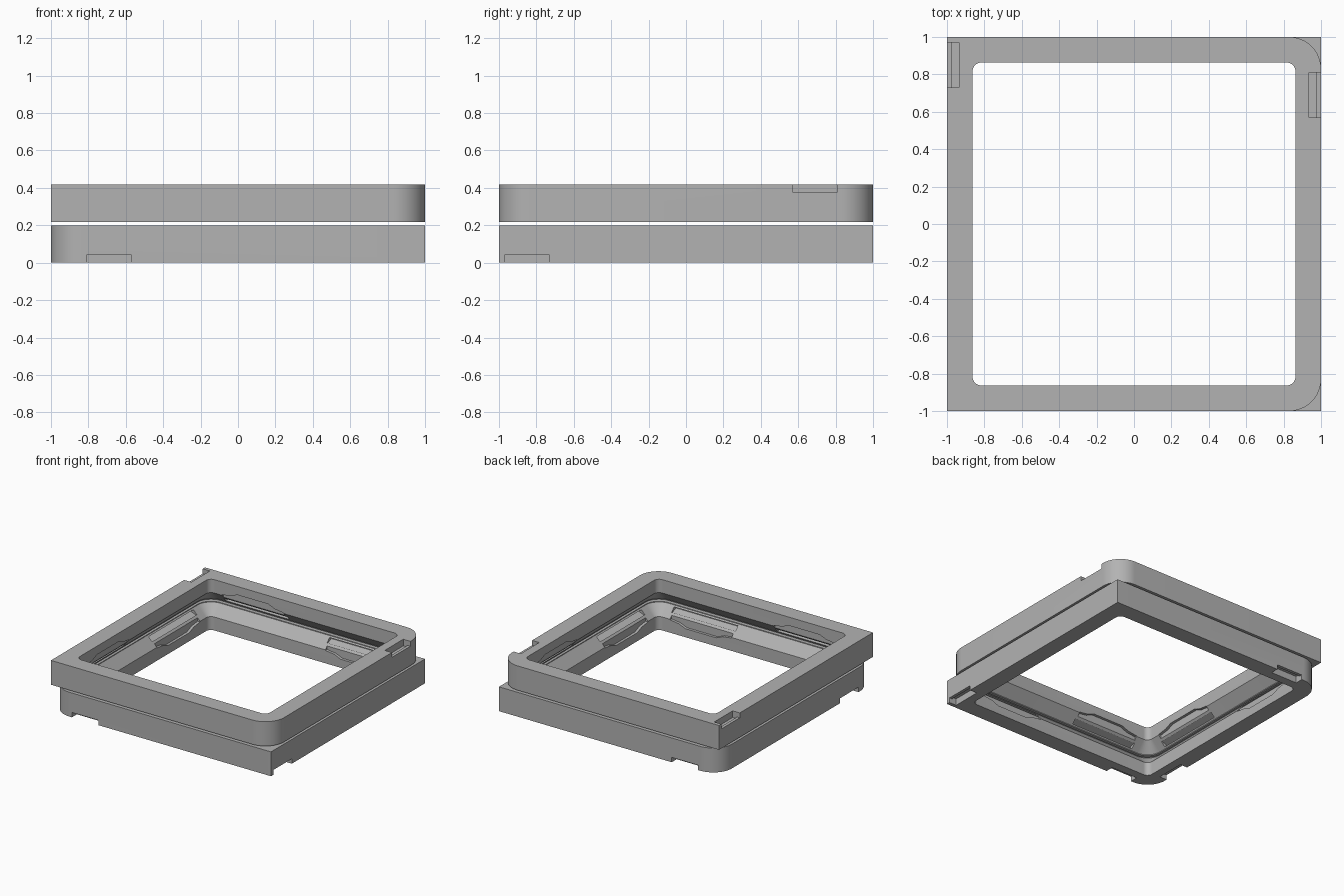
import bpy, bmesh, math
from mathutils import Matrix, Vector

if "Cube" in bpy.data.objects:
    bpy.data.objects.remove(bpy.data.objects["Cube"])

TOTAL = 0.417      # overall height of the stacked pair
H = 0.2            # height of one frame

grey = bpy.data.materials.new("plain grey")
grey.diffuse_color = (0.45, 0.45, 0.45, 1)
grey.use_nodes = True
grey.node_tree.nodes["Principled BSDF"].inputs["Base Color"].default_value = grey.diffuse_color


def rounded_square(half, radii, seg=10):
    """Outline points, counter-clockwise from the +x +y corner; radius 0 is a sharp corner."""
    pts = []
    for k, r in enumerate(radii):
        sx, sy = [(1, 1), (-1, 1), (-1, -1), (1, -1)][k]
        if r == 0:
            pts.append((sx * half, sy * half))
            continue
        for i in range(seg + 1):
            a = math.pi / 2 * (k + i / seg)
            pts.append((sx * (half - r) + r * math.cos(a), sy * (half - r) + r * math.sin(a)))
    return pts


def loft(name, rings):
    """Closed solid through a stack of equal-count rings."""
    bm = bmesh.new()
    loops = [[bm.verts.new(p) for p in ring] for ring in rings]
    n = len(loops[0])
    for a, b in zip(loops, loops[1:]):
        for i in range(n):
            bm.faces.new((a[i], a[(i + 1) % n], b[(i + 1) % n], b[i]))
    bm.faces.new(loops[0][::-1])
    bm.faces.new(loops[-1])
    bmesh.ops.recalc_face_normals(bm, faces=bm.faces)
    me = bpy.data.meshes.new(name)
    bm.to_mesh(me)
    bm.free()
    ob = bpy.data.objects.new(name, me)
    bpy.context.collection.objects.link(ob)
    return ob


def side_prism(angle, profile, along0, along1):
    """Prism on one side of the frame: profile is (outward, z), extruded along the side."""
    rot = Matrix.Rotation(angle, 4, 'Z')
    return loft("cutter", [[rot @ Vector((r, t, z)) for r, z in profile] for t in (along0, along1)])


def scoop(angle, centre):
    """Wavy dip at the foot of the sloped inner wall."""
    outline = [(-.28, .3), (-.28, .105), (-.2, .095), (-.14, .07), (.14, .07), (.2, .095), (.28, .105), (.28, .3)]
    rot = Matrix.Rotation(angle, 4, 'Z')
    rings = []
    for r, lift in ((0.8, 0), (0.885, 0)):
        rings.append([rot @ Vector((r, centre + t, z + lift)) for t, z in outline])
    return loft("cutter", rings)


def cut(ob, cutters):
    """Subtract the cutters, keep the finished mesh, drop the helpers."""
    for c in cutters:
        m = ob.modifiers.new("cut", 'BOOLEAN')
        m.operation, m.solver, m.object = 'DIFFERENCE', 'EXACT', c
        c.hide_render = True
    dg = bpy.context.evaluated_depsgraph_get()
    dg.update()
    me = bpy.data.meshes.new_from_object(ob.evaluated_get(dg))
    ob.modifiers.clear()
    ob.data = me
    for c in cutters:
        bpy.data.objects.remove(c)


def notch(angle, centre):
    """Pry notch open to the outer face, with a deeper groove at its back."""
    a, b = centre - 0.12, centre + 0.12
    return side_prism(angle, [(.935, -.05), (1.05, -.05), (1.05, .04), (.975, .04), (.975, .055), (.935, .055)], a, b)


RIGHT, BACK, LEFT, FRONT = [k * math.pi / 2 for k in range(4)]


def make_frame(name, notches):
    # outer block, rounded on the -x side only
    outline = rounded_square(1.0, [0, .17, .17, 0], 16)
    frame = loft(name, [[(x, y, z) for x, y in outline] for z in (0, H)])
    # opening: straight wall, then a flared seat
    profile = [(.863, -.05), (.863, .11), (.94, H - .006), (.94, H + .05)]
    opening = loft("cutter", [[(x, y, z) for x, y in rounded_square(h, [h - .818] * 4)] for h, z in profile])
    cutters = [opening]
    # one slot and one scoop per side, positions measured along each side
    for ang, c in ((RIGHT, -.46), (BACK, -.47), (LEFT, -.46), (FRONT, .47)):
        cutters.append(scoop(ang, c))
        cutters.append(side_prism(ang, [(.895, .155), (.905, .145), (.955, .165), (.955, .18), (.92, .185)],
                                  c - .29, c + .29))
    cutters += [notch(a, c) for a, c in notches]
    cut(frame, cutters)
    frame.data.materials.clear()
    frame.data.materials.append(grey)
    return frame


lower = make_frame("lower_frame", [(RIGHT, -.85), (LEFT, .69), (FRONT, -.69), (BACK, .69)])
upper = make_frame("upper_frame", [(RIGHT, .85), (LEFT, -.69)])
# turn the upper frame over so the flared seats face each other
upper.data.transform(Matrix.Translation((0, 0, TOTAL)) @ Matrix.Rotation(math.pi, 4, 'Y'))

for ob in (lower, upper):
    bpy.ops.object.select_all(action='DESELECT')
    ob.select_set(True)
    bpy.context.view_layer.objects.active = ob
    bpy.ops.object.shade_smooth_by_angle(angle=math.radians(30))
